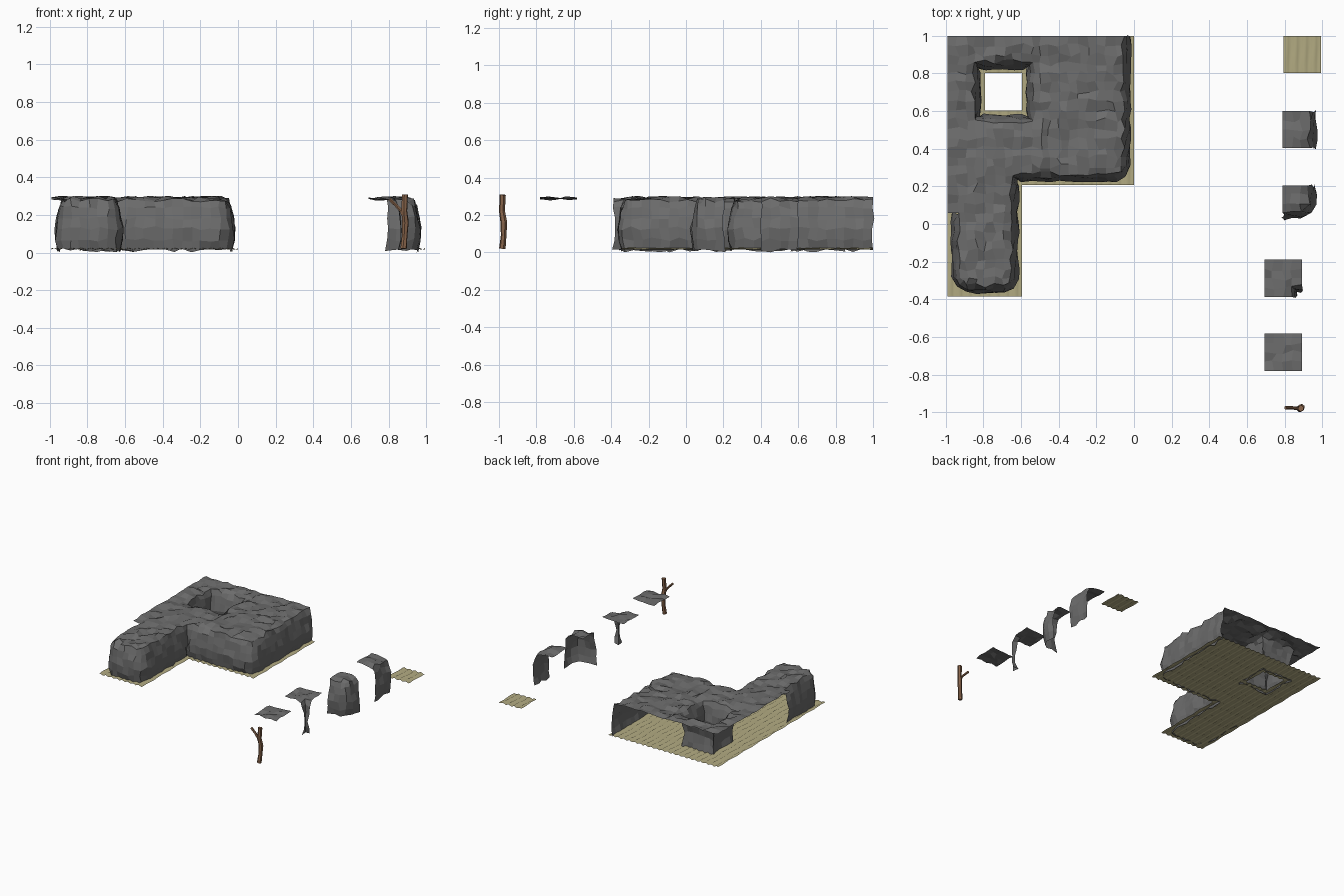
import bpy, bmesh, math, random
from mathutils import Vector

if "Cube" in bpy.data.objects:
    bpy.data.objects.remove(bpy.data.objects["Cube"])

TILE = 0.198          # tile pitch
C = TILE / 4          # rock cell size
TOP = 0.287
ROCK = (0.15, 0.15, 0.15)
SAND = (0.44, 0.40, 0.22)
WOOD = (0.25, 0.13, 0.07)
# wall rings below the rim: (outward offset, height)
RINGS = [(0.010, 0.240), (0.024, 0.185), (0.032, 0.13), (0.028, 0.07), (0.016, 0.012)]


def paint(ob, color):
    name = "mat_%s" % str(color)
    mat = bpy.data.materials.get(name) or bpy.data.materials.new(name)
    mat.diffuse_color = (*color, 1)
    mat.use_nodes = True
    mat.node_tree.nodes["Principled BSDF"].inputs["Base Color"].default_value = mat.diffuse_color
    ob.data.materials.append(mat)


def finish(bm, name, color):
    me = bpy.data.meshes.new(name)
    bm.to_mesh(me)
    bm.free()
    ob = bpy.data.objects.new(name, me)
    bpy.context.collection.objects.link(ob)
    paint(ob, color)
    return ob


def rock_shell(name, x0, y0, nx, ny, keep, is_open, seed):
    """Rocky top over the kept cells, with walls dropped from every closed border edge."""
    rnd = random.Random(seed)
    bm = bmesh.new()
    grid = {}

    def vert(i, j):
        if (i, j) not in grid:
            grid[i, j] = bm.verts.new((x0 + i * C, y0 + j * C, TOP))
        return grid[i, j]

    cells = {(i, j) for i in range(nx) for j in range(ny) if keep(i, j)}
    for i, j in sorted(cells):
        bm.faces.new([vert(i, j), vert(i + 1, j), vert(i + 1, j + 1), vert(i, j + 1)])

    # closed border edges, with outward direction
    edges, normals = [], {}
    for i, j in sorted(cells):
        for di, dj, a, b in ((1, 0, (i + 1, j), (i + 1, j + 1)), (-1, 0, (i, j + 1), (i, j)),
                             (0, 1, (i + 1, j + 1), (i, j + 1)), (0, -1, (i, j), (i + 1, j))):
            if (i + di, j + dj) in cells or is_open(i, j, di, dj):
                continue
            edges.append((a, b))
            for k in (a, b):
                normals.setdefault(k, []).append(Vector((di, dj, 0)))

    # roughen the top, round off the rim; wall columns hang from the unmoved rim
    seam = {v for v in bm.verts if v.is_boundary}
    base = {}
    for k, v in grid.items():
        if k in normals:
            n = sum(normals[k], Vector()).normalized()
            convex = len(normals[k]) == 2 and len(v.link_faces) == 1
            base[k] = v.co + n * (-0.028 if convex else 0)
            v.co = base[k] + n * rnd.uniform(-0.024, 0.002)
            v.co.z += rnd.uniform(-0.022, 0.004)
        elif v in seam:
            v.co.z += rnd.uniform(-0.006, 0.008)
        else:
            v.co += Vector((rnd.uniform(-.014, .014), rnd.uniform(-.014, .014), rnd.uniform(-.012, .014)))

    # wall rings
    columns = {}
    for k, ns in normals.items():
        n = sum(ns, Vector()).normalized()
        side = Vector((-n.y, n.x, 0))
        col = [grid[k]]
        for off, z in RINGS:
            p = base[k] + n * (off + rnd.uniform(-0.011, 0.005)) + side * rnd.uniform(-0.009, 0.009)
            p.z = z + rnd.uniform(-0.012, 0.010)
            col.append(bm.verts.new(p))
        columns[k] = col
    for a, b in edges:
        ca, cb = columns[a], columns[b]
        for r in range(len(RINGS)):
            bm.faces.new([ca[r], ca[r + 1], cb[r + 1], cb[r]])
    return finish(bm, name, ROCK)


def floor_tiles(name, x0, y0, tiles):
    """Rippled sandy floor made of square tiles."""
    bm = bmesh.new()
    n = 16
    for tx, ty in tiles:
        rows = []
        for j in range(5):
            row = []
            for i in range(n + 1):
                z = 0.02 + 0.005 * math.sin(i / n * math.tau * 4 + 0.7 * math.sin(j * math.pi / 2))
                row.append(bm.verts.new((x0 + (tx + i / n) * TILE, y0 + (ty + j / 4) * TILE, z)))
            rows.append(row)
        for j in range(4):
            for i in range(n):
                bm.faces.new([rows[j][i], rows[j][i + 1], rows[j + 1][i + 1], rows[j + 1][i]])
    bmesh.ops.remove_doubles(bm, verts=bm.verts, dist=0.0005)
    ob = finish(bm, name, SAND)
    ob.data.shade_smooth()


# assembled cliff, 5 x 7 tiles, L shaped with a shaft
NX, NY = 20, 28
X0, Y0 = -0.99, 1 - 7 * TILE


def cliff_keep(i, j):
    if j < 1 or i > 18 or (i > 6 and j < 13):     # front, right and notch walls
        return False
    if i < 1 and j < 9:                           # short left wall
        return False
    return not (3 <= i <= 8 and 19 <= j <= 24)    # shaft


def cliff_open(i, j, di, dj):
    return j + dj >= NY or i + di < 0 or (i == 0 and dj == -1)


rock_shell("cliff", X0, Y0, NX, NY, cliff_keep, cliff_open, 3)
floor_tiles("cliff_floor", X0, Y0, [(i, j) for i in range(5) for j in range(7)
                                    if (i < 2 or j >= 3) and (i, j) != (1, 5)])

# loose single tiles
floor_tiles("floor_tile", 0.795, 1 - TILE, [(0, 0)])
rock_shell("wall_tile", 0.79, 0.403, 4, 4, lambda i, j: i < 3,
           lambda i, j, di, dj: di != 1, 5)
rock_shell("outer_corner_tile", 0.79, 0.006, 4, 4, lambda i, j: i < 3 and j > 0,
           lambda i, j, di, dj: di == -1 or dj == 1, 6)
rock_shell("inner_corner_tile", 0.694, -0.387, 4, 4, lambda i, j: not (i == 3 and j == 0),
           lambda i, j, di, dj: (i + di, j + dj) != (3, 0), 7)
rock_shell("top_tile", 0.694, -0.78, 4, 4, lambda i, j: True,
           lambda i, j, di, dj: True, 8)


# wooden post with a side branch
def limb(name, pts, r):
    cu = bpy.data.curves.new(name, 'CURVE')
    cu.dimensions = '3D'
    cu.bevel_depth = r
    cu.bevel_resolution = 1
    cu.use_fill_caps = True
    sp = cu.splines.new('POLY')
    sp.points.add(len(pts) - 1)
    for p, (x, y, z, s) in zip(sp.points, pts):
        p.co = (x, y, z, 1)
        p.radius = s
    sp.use_smooth = False
    ob = bpy.data.objects.new(name, cu)
    bpy.context.collection.objects.link(ob)
    paint(ob, WOOD)


limb("post", [(.880, -.982, .02, 1.1), (.886, -.975, .09, .95), (.89, -.974, .16, 1.15),
              (.884, -.984, .22, 1), (.887, -.98, .308, 1.05)], 0.016)
limb("post_branch", [(.886, -.98, .18, 1), (.868, -.98, .22, .9), (.84, -.977, .25, .8),
                     (.805, -.977, .285, .9)], 0.011)
